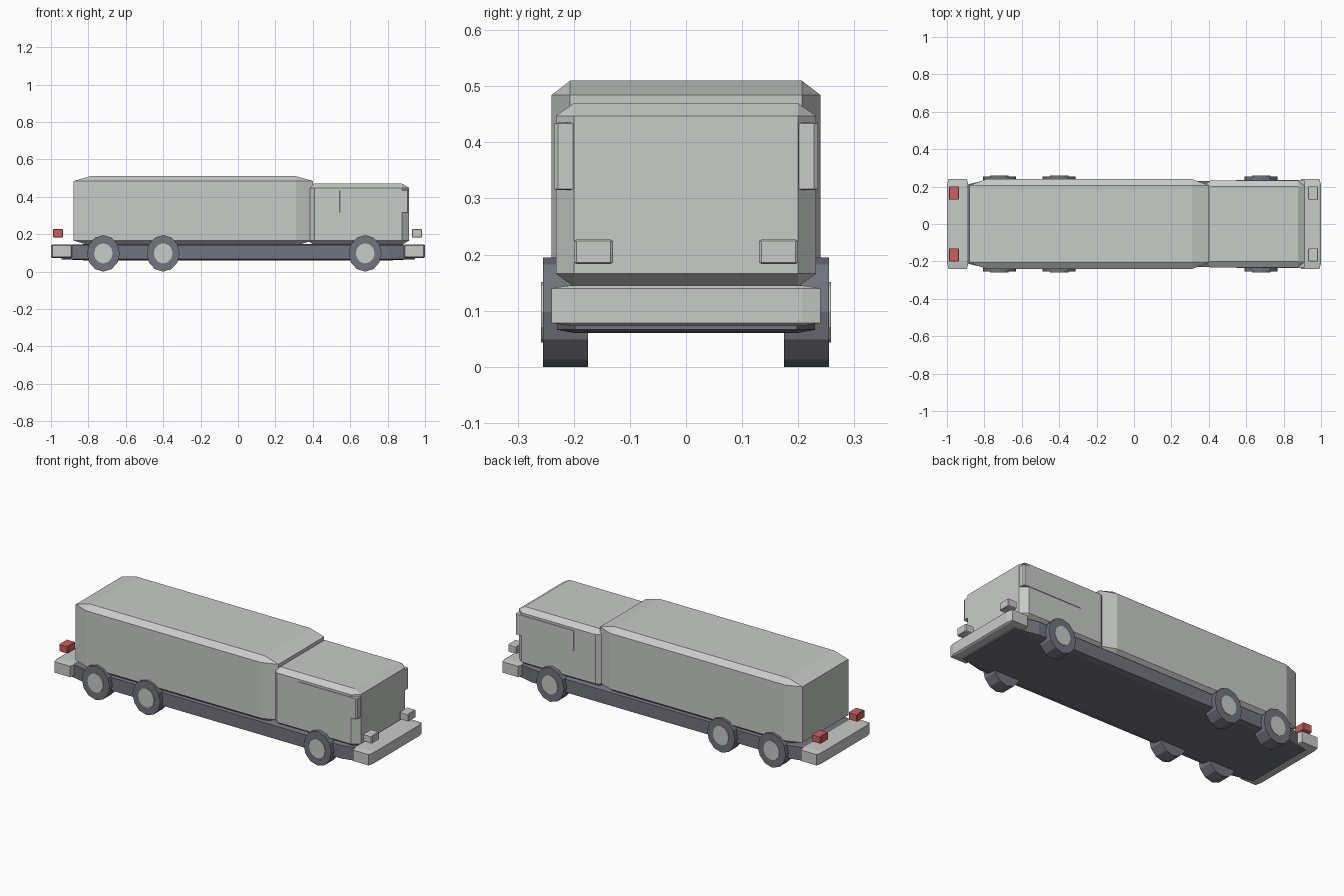
import bpy, bmesh
from math import pi
from mathutils import Matrix, Vector

if "Cube" in bpy.data.objects:
    bpy.data.objects.remove(bpy.data.objects["Cube"], do_unlink=True)


def material(name, rgb):
    m = bpy.data.materials.new(name)
    m.use_nodes = True
    colour = (*rgb, 1)
    m.diffuse_color = colour
    m.node_tree.nodes["Principled BSDF"].inputs["Base Color"].default_value = colour
    return m


GREY = material("light_grey", (0.58, 0.60, 0.58))
DARK = material("dark_grey", (0.17, 0.175, 0.21))
RED = material("lamp_red", (0.62, 0.11, 0.11))


def finish(bm, name, mat):
    bmesh.ops.recalc_face_normals(bm, faces=bm.faces)
    mesh = bpy.data.meshes.new(name)
    bm.to_mesh(mesh)
    bm.free()
    mesh.materials.append(mat)
    obj = bpy.data.objects.new(name, mesh)
    bpy.context.collection.objects.link(obj)


def box(name, xs, ys, zs, mat, chamfer=0.07):
    """Unit cube with chamfered edges, sized to the given ranges."""
    bm = bmesh.new()
    bmesh.ops.create_cube(bm, size=1)
    bmesh.ops.bevel(bm, geom=bm.edges[:], offset=chamfer, segments=1,
                    affect='EDGES', profile=0.5)
    ranges = (xs, ys, zs)
    size = [b - a for a, b in ranges]
    centre = Vector([(a + b) / 2 for a, b in ranges])
    place = Matrix.Translation(centre) @ Matrix.Diagonal((*size, 1))
    bmesh.ops.transform(bm, matrix=place, verts=bm.verts)
    finish(bm, name, mat)


def disc(name, x, ya, yb, z, rx, rz, mat):
    """Twelve-sided cylinder along y with a corner at the bottom."""
    bm = bmesh.new()
    bmesh.ops.create_cone(bm, cap_ends=True, segments=12, radius1=1, radius2=1, depth=1)
    place = (Matrix.Translation((x, (ya + yb) / 2, z))
             @ Matrix.Diagonal((rx, abs(yb - ya), rz, 1))
             @ Matrix.Rotation(pi / 2, 4, 'X'))
    bmesh.ops.transform(bm, matrix=place, verts=bm.verts)
    finish(bm, name, mat)


# Chassis and bodywork
box("chassis", (-0.945, 0.945), (-0.23, 0.23), (0.06, 0.147), DARK)
box("cargo_body", (-0.88, 0.40), (-0.24, 0.24), (0.14, 0.51), GREY)
box("cab", (0.37, 0.915), (-0.232, 0.232), (0.143, 0.47), GREY)
box("cab_window_band", (0.54, 0.913), (-0.235, 0.235), (0.315, 0.435), GREY, 0.015)

# Bumpers
box("rear_bumper", (-1.0, -0.885), (-0.24, 0.24), (0.073, 0.145), GREY)
box("front_bumper", (0.885, 1.0), (-0.24, 0.24), (0.073, 0.145), GREY)

# Lamps and wheels on both sides
for side, s in (("left", 1), ("right", -1)):
    ys = sorted((s * 0.13, s * 0.20))
    box("headlight_" + side, (0.93, 0.985), ys, (0.183, 0.227), GREY)
    box("tail_lamp_" + side, (-0.99, -0.935), ys, (0.183, 0.227), RED)
    for axle, x in (("rear", -0.72), ("middle", -0.40), ("front", 0.68)):
        disc(f"{axle}_wheel_{side}", x, s * 0.175, s * 0.255, 0.0975, 0.088, 0.0975, DARK)
        disc(f"{axle}_hub_{side}", x, s * 0.20, s * 0.258, 0.0975, 0.05, 0.054, GREY)
